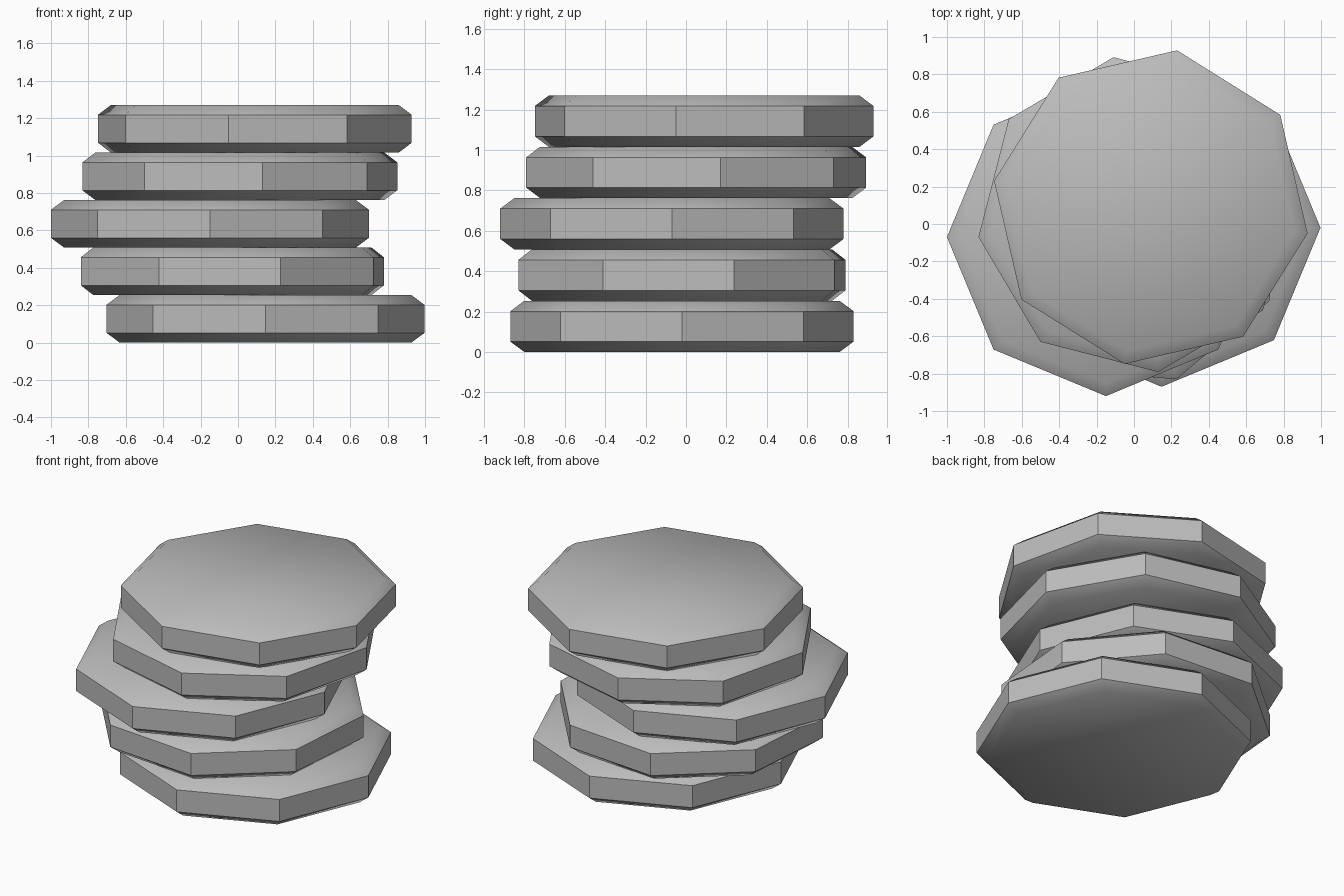
import bpy
import bmesh
from math import cos, sin, pi, radians

cube = bpy.data.objects.get("Cube")
if cube:
    bpy.data.objects.remove(cube, do_unlink=True)

SIDES = 8
RADIUS = 0.85
HEIGHT = 0.254
INSET = 0.07     # chamfer width at the corners
BEVEL = 0.052    # chamfer height

# One plain grey for the whole stack
grey = bpy.data.materials.new("plain_grey")
grey.use_nodes = True
colour = (0.5, 0.5, 0.5, 1)
grey.diffuse_color = colour
grey.node_tree.nodes["Principled BSDF"].inputs["Base Color"].default_value = colour


def make_disc(name, x, y, z, turn):
    """Eight-sided disc with chamfered top and bottom rims."""
    profile = [(RADIUS - INSET, 0), (RADIUS, BEVEL),
               (RADIUS, HEIGHT - BEVEL), (RADIUS - INSET, HEIGHT)]
    bm = bmesh.new()
    rings = [[bm.verts.new((r * cos(2 * pi * i / SIDES),
                            r * sin(2 * pi * i / SIDES), h))
              for i in range(SIDES)] for r, h in profile]
    for low, high in zip(rings, rings[1:]):
        for i in range(SIDES):
            j = (i + 1) % SIDES
            bm.faces.new((low[i], low[j], high[j], high[i]))
    bm.faces.new(rings[-1])
    bm.faces.new(rings[0][::-1])
    mesh = bpy.data.meshes.new(name)
    bm.to_mesh(mesh)
    bm.free()
    mesh.materials.append(grey)
    disc = bpy.data.objects.new(name, mesh)
    disc.location = (x, y, z)
    disc.rotation_euler.z = radians(turn)
    bpy.context.collection.objects.link(disc)
    return disc


# Loose stack, from the ground up: centre x, centre y, turn in degrees
stack = [
    ("bottom_disc", 0.147, -0.02, 0),
    ("second_disc", -0.03, -0.02, 17.6),
    ("middle_disc", -0.15, -0.07, 0),
    ("fourth_disc", 0.01, 0.05, 8.1),
    ("top_disc", 0.09, 0.09, -9.5),
]
bpy.ops.object.select_all(action="DESELECT")
for level, (name, x, y, turn) in enumerate(stack):
    disc = make_disc(name, x, y, level * HEIGHT, turn)
    disc.select_set(True)
    bpy.context.view_layer.objects.active = disc

# Soft chamfer into the caps, crisp side facets
bpy.ops.object.shade_smooth_by_angle(angle=radians(40))
